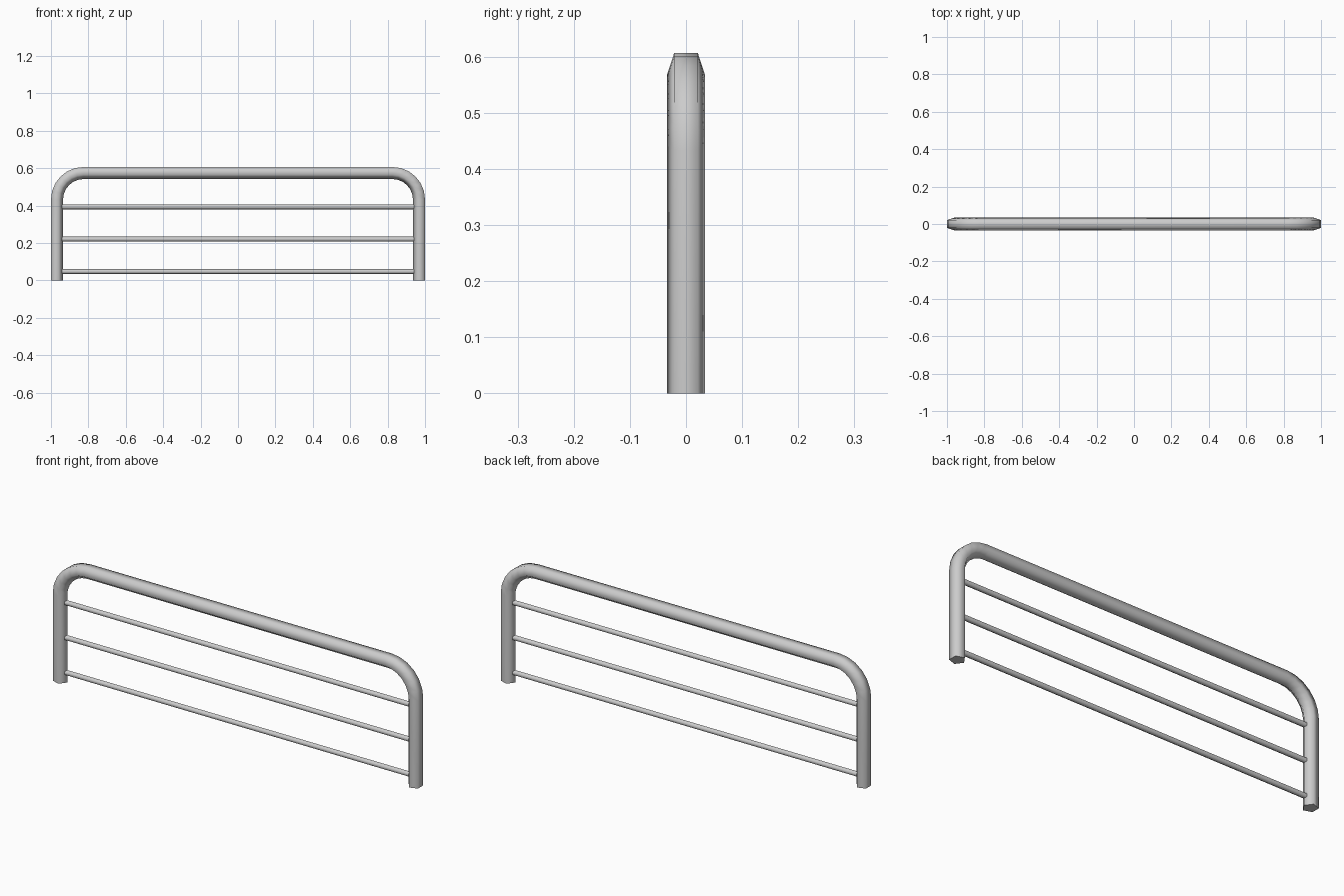
import bpy, bmesh
from math import sin, cos, pi, radians
from mathutils import Vector

if "Cube" in bpy.data.objects:
    bpy.data.objects.remove(bpy.data.objects["Cube"])


def sweep(name, path, radius, sides, start):
    """Sweep a polygon along a path of (point, outward normal) in the XZ plane."""
    bm = bmesh.new()
    rings = []
    for p, n in path:
        ring = []
        for i in range(sides):
            a = start + 2 * pi * i / sides
            ring.append(bm.verts.new(p + n * (radius * cos(a)) + Vector((0, radius * sin(a), 0))))
        rings.append(ring)
    for r0, r1 in zip(rings, rings[1:]):
        for i in range(sides):
            j = (i + 1) % sides
            bm.faces.new((r0[i], r0[j], r1[j], r1[i]))
    bm.faces.new(rings[0])
    bm.faces.new(rings[-1])
    bmesh.ops.recalc_face_normals(bm, faces=bm.faces[:])
    me = bpy.data.meshes.new(name)
    bm.to_mesh(me)
    bm.free()
    ob = bpy.data.objects.new(name, me)
    bpy.context.collection.objects.link(ob)
    bpy.ops.object.select_all(action='DESELECT')
    ob.select_set(True)
    bpy.context.view_layer.objects.active = ob
    bpy.ops.object.shade_smooth_by_angle(angle=radians(80))
    return ob


# Bent outer tube: five-sided, flat side facing outward
X, Z, BEND, R, STEPS = 0.971, 0.578, 0.145, 0.0358, 6
path = [(Vector((-X, 0, 0)), Vector((-1, 0, 0)))]
for cx, a0 in ((-(X - BEND), pi), (X - BEND, pi / 2)):
    for k in range(STEPS + 1):
        a = a0 - pi / 2 * k / STEPS
        n = Vector((cos(a), 0, sin(a)))
        path.append((Vector((cx, 0, Z - BEND)) + n * BEND, n))
path.append((Vector((X, 0, 0)), Vector((1, 0, 0))))
sweep("frame_tube", path, R, 5, pi / 5)

# Three thin cross bars
up = Vector((0, 0, 1))
for i, z in enumerate((0.048, 0.221, 0.394)):
    ends = [(Vector((s * 0.942, 0, z)), up) for s in (-1, 1)]
    sweep(f"cross_bar_{i + 1}", ends, 0.0135, 6, 0)
